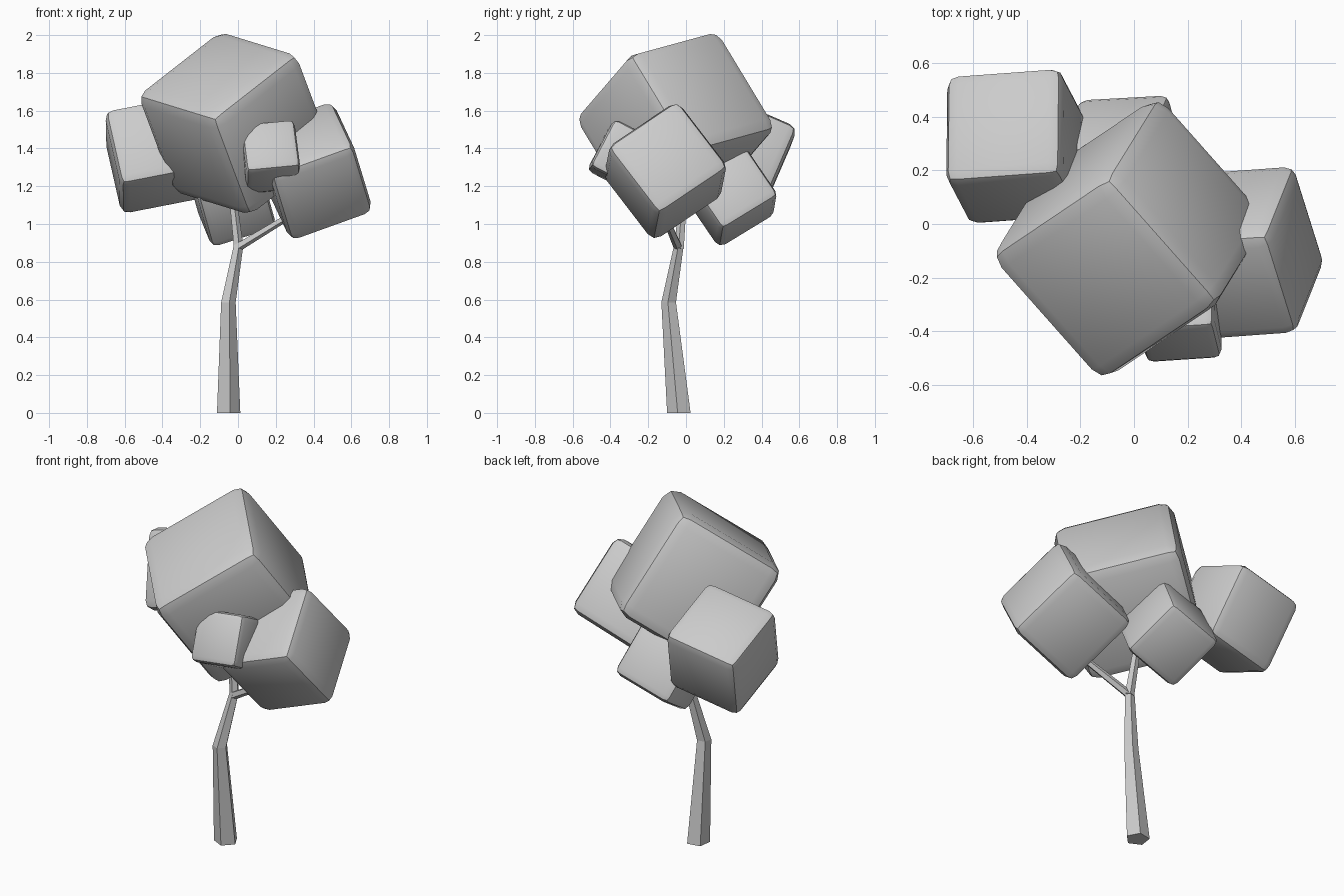
import bpy, bmesh, math
from mathutils import Vector, Matrix

if "Cube" in bpy.data.objects:
    bpy.data.objects.remove(bpy.data.objects["Cube"])


def finish(bm, name):
    bmesh.ops.recalc_face_normals(bm, faces=bm.faces)
    mesh = bpy.data.meshes.new(name)
    bm.to_mesh(mesh)
    bm.free()
    obj = bpy.data.objects.new(name, mesh)
    bpy.context.collection.objects.link(obj)
    return obj


def foliage(name, corner, e1, e2, e3):
    """Rounded cube given by one corner and its three edge vectors."""
    corner, e1, e2, e3 = map(Vector, (corner, e1, e2, e3))
    centre = corner + (e1 + e2 + e3) / 2
    edge = (e1.length + e2.length + e3.length) / 3
    x = e1.normalized()
    y = (e2 - e2.project(x)).normalized()
    z = x.cross(y)
    rot = Matrix((x, y, z)).transposed().to_4x4()
    bm = bmesh.new()
    bmesh.ops.create_cube(bm, size=edge * 1.1)
    bmesh.ops.bevel(bm, geom=bm.edges[:], offset=edge * 0.12, segments=2,
                    profile=0.5, affect='EDGES')
    bm.transform(Matrix.Translation(centre) @ rot)
    obj = finish(bm, name)
    bpy.ops.object.select_all(action='DESELECT')
    obj.select_set(True)
    bpy.context.view_layer.objects.active = obj
    bpy.ops.object.shade_smooth_by_angle(angle=math.radians(30))


def limb(name, path, radii, upright=False, sides=5):
    """Tapered five-sided tube along a path."""
    pts = [Vector(p) for p in path]
    bm = bmesh.new()
    rings = []
    for i, (p, r) in enumerate(zip(pts, radii)):
        d = pts[min(i + 1, len(pts) - 1)] - pts[max(i - 1, 0)]
        rot = Matrix.Identity(3) if upright else \
            Vector((0, 0, 1)).rotation_difference(d).to_matrix()
        ring = []
        for k in range(sides):
            a = math.radians(-80) + math.tau * k / sides
            ring.append(bm.verts.new(p + rot @ Vector((r * math.cos(a), r * math.sin(a), 0))))
        rings.append(ring)
    for lo, hi in zip(rings, rings[1:]):
        for k in range(sides):
            n = (k + 1) % sides
            bm.faces.new((lo[k], lo[n], hi[n], hi[k]))
    bm.faces.new(rings[0])
    bm.faces.new(rings[-1])
    finish(bm, name)


# Trunk and the two branches
limb("trunk", [(-.053, -.035, 0), (-.053, -.09, .585), (.002, -.036, .89)],
     [.066, .041, .027], upright=True)
limb("right_branch", [(-.005, -.04, .875), (.3, -.12, 1.06)], [.024, .018])
limb("centre_branch", [(.003, -.036, .87), (-.035, -.01, 1.2)], [.027, .02])

# Foliage blocks
foliage("foliage_top", (-.08, .17, 2.0), (.39, -.44, -.12), (-.44, -.29, -.34), (.18, .28, -.475))
foliage("foliage_left", (-.69, .17, 1.58), (.41, .03, .08), (0, .37, -.16), (.08, -.16, -.35))
foliage("foliage_right", (.49, -.04, 1.635), (.11, -.35, -.235), (.10, .24, -.325), (-.41, -.03, -.15))
foliage("foliage_back", (.05, .30, 1.42), (.07, .17, -.25), (.07, -.29, -.17), (-.32, -.01, -.11))
foliage("foliage_front", (.285, -.37, 1.545), (.03, -.12, -.23), (-.26, -.02, -.03), (0, .23, -.12))
